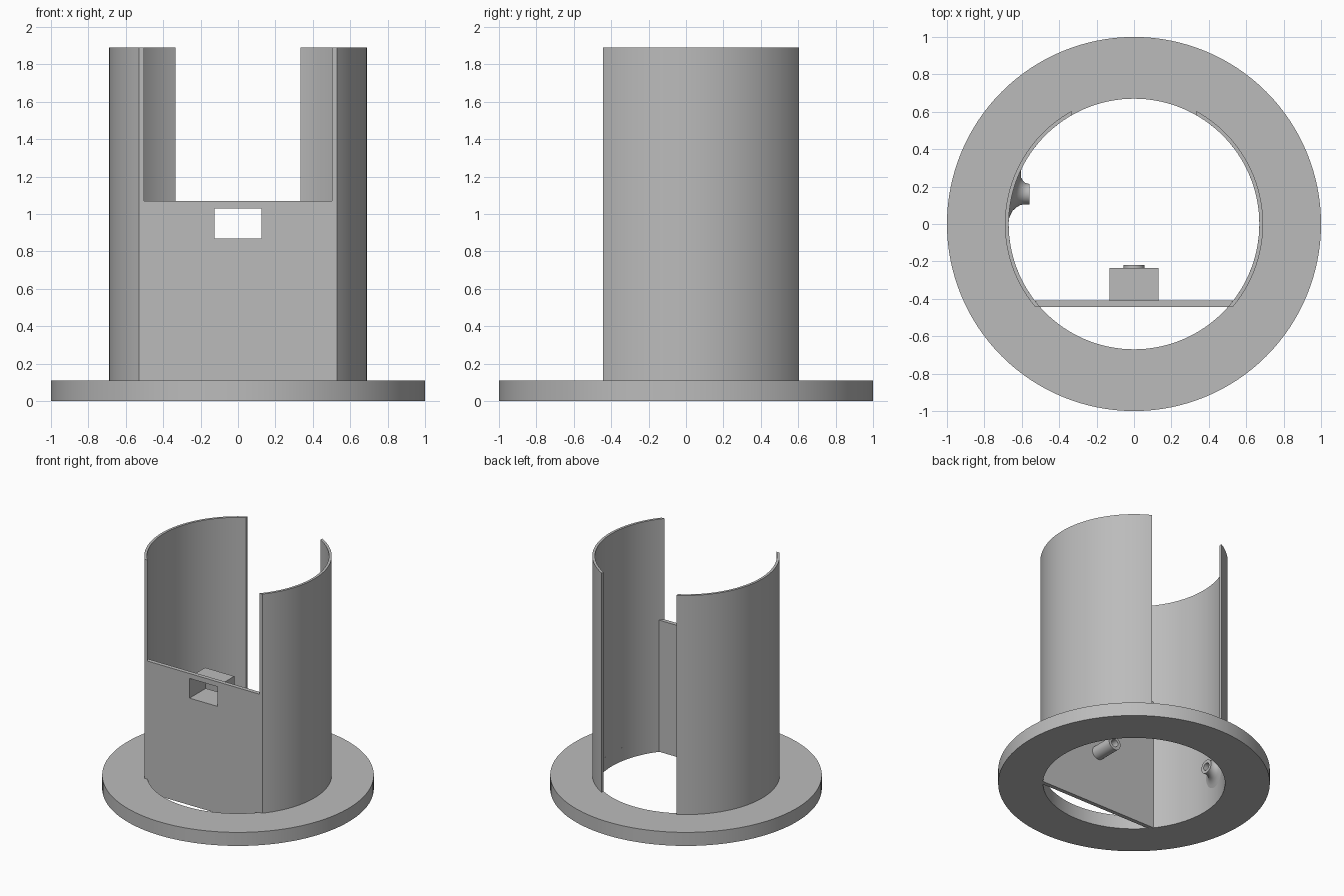
import bpy, bmesh, math

if "Cube" in bpy.data.objects:
    bpy.data.objects.remove(bpy.data.objects["Cube"])

# One plain grey for the whole model
grey = bpy.data.materials.new("light_grey")
grey.use_nodes = True
colour = (0.5, 0.5, 0.5, 1)
grey.diffuse_color = colour
grey.node_tree.nodes["Principled BSDF"].inputs["Base Color"].default_value = colour

R_IN, R_OUT = 0.67, 0.69      # wall radii
BASE_H, WALL_TOP = 0.11, 1.89
FRONT_Y, SLOT_X = -0.443, 0.335


def finish(name, bm, smooth=True):
    bmesh.ops.recalc_face_normals(bm, faces=bm.faces)
    mesh = bpy.data.meshes.new(name)
    bm.to_mesh(mesh)
    bm.free()
    mesh.materials.append(grey)
    obj = bpy.data.objects.new(name, mesh)
    bpy.context.collection.objects.link(obj)
    bpy.ops.object.select_all(action="DESELECT")
    obj.select_set(True)
    bpy.context.view_layer.objects.active = obj
    if smooth:
        bpy.ops.object.shade_smooth_by_angle(angle=math.radians(30))
    return obj


def bridge(bm, a, b):
    for i in range(len(a)):
        j = (i + 1) % len(a)
        bm.faces.new((a[i], a[j], b[j], b[i]))


def prism(name, outline, z0, z1, smooth=False):
    bm = bmesh.new()
    low, high = ([bm.verts.new((x, y, z)) for x, y in outline] for z in (z0, z1))
    bridge(bm, low, high)
    bm.faces.new(low)
    bm.faces.new(high)
    return finish(name, bm, smooth)


def box_outline(x, y0, y1):
    return [(-x, y0), (x, y0), (x, y1), (-x, y1)]


def loft(name, rings, closed=False, cap_end=False):
    bm = bmesh.new()
    loops = [[bm.verts.new(p) for p in ring] for ring in rings]
    for a, b in zip(loops, loops[1:]):
        bridge(bm, a, b)
    if closed:
        bridge(bm, loops[-1], loops[0])
    if cap_end:
        bm.faces.new(loops[-1])
    return finish(name, bm)


def circle(n):
    return [(math.cos(2 * math.pi * i / n), math.sin(2 * math.pi * i / n)) for i in range(n)]


# Flat base ring
base_profile = [(R_IN, 0), (1, 0), (1, BASE_H), (R_IN, BASE_H)]
loft("base_ring", [[(r * c, r * s, z) for c, s in circle(128)] for r, z in base_profile], closed=True)


# Two curved walls, trimmed flush at the front and at the rear slot
def wall(name, side):
    def arc(r, steps=48):
        a0, a1 = math.asin(FRONT_Y / r), math.acos(SLOT_X / r)
        angles = [a0 + (a1 - a0) * i / steps for i in range(steps + 1)]
        return [(side * r * math.cos(a), r * math.sin(a)) for a in angles]
    bm = bmesh.new()
    inner, outer = arc(R_IN), arc(R_OUT)
    rows = [[bm.verts.new((x, y, z)) for x, y in pts]
            for pts, z in ((inner, BASE_H), (outer, BASE_H), (outer, WALL_TOP), (inner, WALL_TOP))]
    for k in range(4):
        a, b = rows[k], rows[(k + 1) % 4]
        for i in range(len(a) - 1):
            bm.faces.new((a[i], a[i + 1], b[i + 1], b[i]))
    for end in (0, -1):
        bm.faces.new([row[end] for row in rows])
    finish(name, bm)


wall("left_wall", 1)
wall("right_wall", -1)

# Front panel reaching down through the base, and the port sleeve behind it
BACK_Y = -0.41
panel_x = [math.sqrt(R_IN ** 2 - y ** 2) for y in (FRONT_Y, BACK_Y)]
panel = prism("front_panel", [(-panel_x[0], FRONT_Y), (panel_x[0], FRONT_Y),
                              (panel_x[1], BACK_Y), (-panel_x[1], BACK_Y)], 0.001, 1.07)
sleeve = prism("port_sleeve", box_outline(0.131, BACK_Y, -0.235), 0.863, 1.037)

# Cut the rectangular port through both
cutter = prism("port_cutter", box_outline(0.125, -0.6, -0.1), 0.87, 1.03)
cutter.hide_render = True
for obj in (panel, sleeve):
    mod = obj.modifiers.new("port", "BOOLEAN")
    mod.operation, mod.solver, mod.object = "DIFFERENCE", "EXACT", cutter
    bpy.context.view_layer.objects.active = obj
    bpy.ops.object.modifier_apply(modifier=mod.name)
bpy.data.objects.remove(cutter)

# Hollow screw post on the back of the panel
post = [(0.055, BACK_Y), (0.055, -0.22), (0.03, -0.22), (0.03, -0.4)]
loft("panel_post", [[(r * c, y, 0.44 + r * s) for c, s in circle(32)] for r, y in post], cap_end=True)

# Hollow post on the right wall, flaring out where it meets the curve
PY, PZ, TIP = 0.16, 0.28, -0.56
flare = [(0.14, -0.002), (0.115, 0.006), (0.09, 0.017), (0.073, 0.033), (0.06, 0.052), (0.055, 0.07)]
rings = [[(h - math.sqrt(R_IN ** 2 - (PY + r * c) ** 2), PY + r * c, PZ + r * s)
          for c, s in circle(32)] for r, h in flare]
rings += [[(x, PY + r * c, PZ + r * s) for c, s in circle(32)]
          for r, x in ((0.055, TIP), (0.03, TIP), (0.03, -0.64))]
loft("wall_post", rings, cap_end=True)
